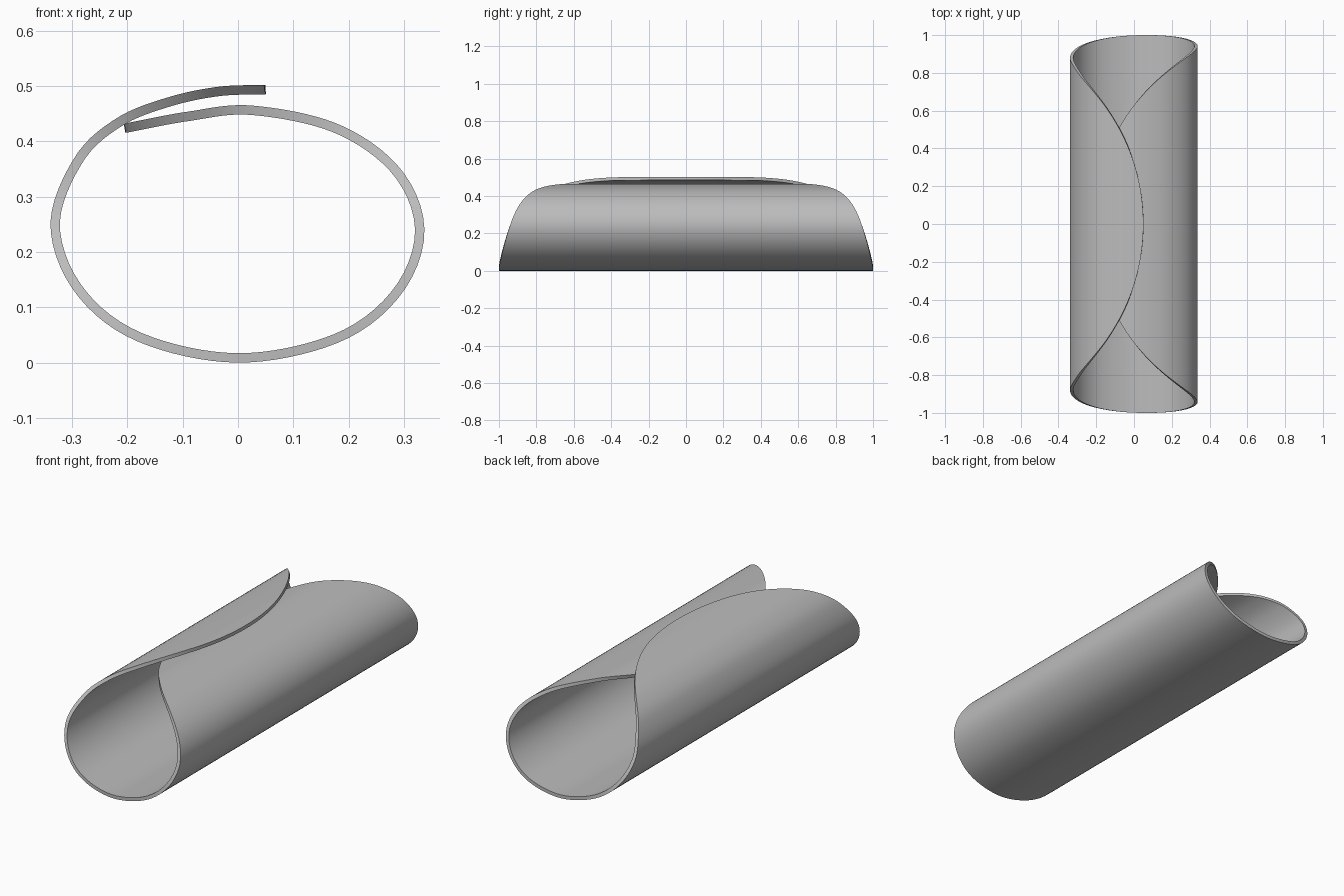
import bpy
import bmesh
import math
from mathutils import Vector

cube = bpy.data.objects.get("Cube")
if cube:
    bpy.data.objects.remove(cube, do_unlink=True)

THICKNESS = 0.017
STATIONS = 140

# Rolled profile (x, z): from the outer flap, down the left, round to the inner flap
PROFILE = [Vector(p) for p in (
    (0.05, 0.4935), (-0.035, 0.490), (-0.125, 0.471), (-0.214, 0.435),
    (-0.287, 0.368), (-0.3305, 0.25), (-0.287, 0.131), (-0.178, 0.046),
    (0.0, 0.0085), (0.178, 0.044), (0.287, 0.127), (0.3285, 0.238),
    (0.287, 0.345), (0.178, 0.423), (0.025, 0.456), (-0.09, 0.445),
    (-0.205, 0.4235))]


def smooth_path(points, steps=30):
    """Catmull-Rom curve through the points."""
    pts = [2 * points[0] - points[1]] + points + [2 * points[-1] - points[-2]]
    path = []
    for a, b, c, d in zip(pts, pts[1:], pts[2:], pts[3:]):
        for i in range(steps):
            t = i / steps
            path.append(0.5 * (2 * b + (c - a) * t
                               + (2 * a - 5 * b + 4 * c - d) * t ** 2
                               + (3 * b - a - 3 * c + d) * t ** 3))
    return path + [points[-1]]


path = smooth_path(PROFILE)
lengths = [0.0]
for a, b in zip(path, path[1:]):
    lengths.append(lengths[-1] + (b - a).length)


def point_at(fraction):
    """Point on the profile at a fraction of its arc length."""
    target = fraction * lengths[-1]
    for i in range(1, len(path)):
        if lengths[i] >= target:
            t = (target - lengths[i - 1]) / (lengths[i] - lengths[i - 1])
            return path[i - 1].lerp(path[i], t)
    return path[-1]


# Round sheet wrapped along the profile
bm = bmesh.new()
rows = []
for i in range(STATIONS + 1):
    u = -math.cos(math.pi * i / STATIONS)
    half = math.sqrt(max(0.0, 1 - abs(u) ** 2.2))
    p = point_at((u + 1) / 2)
    if i in (0, STATIONS):
        rows.append([bm.verts.new((p.x, 0, p.y))])
    else:
        rows.append([bm.verts.new((p.x, s * half, p.y)) for s in (-1, 1)])
for a, b in zip(rows, rows[1:]):
    bm.faces.new(a + b[::-1])
bmesh.ops.recalc_face_normals(bm, faces=bm.faces)
mesh = bpy.data.meshes.new("rolled_sheet")
bm.to_mesh(mesh)
bm.free()
sheet = bpy.data.objects.new("rolled_sheet", mesh)
bpy.context.collection.objects.link(sheet)

# Sheet thickness
solid = sheet.modifiers.new("thickness", "SOLIDIFY")
solid.thickness = THICKNESS
solid.offset = 0
bpy.ops.object.select_all(action="DESELECT")
sheet.select_set(True)
bpy.context.view_layer.objects.active = sheet
bpy.ops.object.modifier_apply(modifier=solid.name)
bpy.ops.object.shade_smooth_by_angle(angle=math.radians(35))

# Plain grey material
grey = bpy.data.materials.new("plain_grey")
grey.use_nodes = True
color = (0.5, 0.5, 0.5, 1)
grey.diffuse_color = color
grey.node_tree.nodes["Principled BSDF"].inputs["Base Color"].default_value = color
sheet.data.materials.append(grey)
